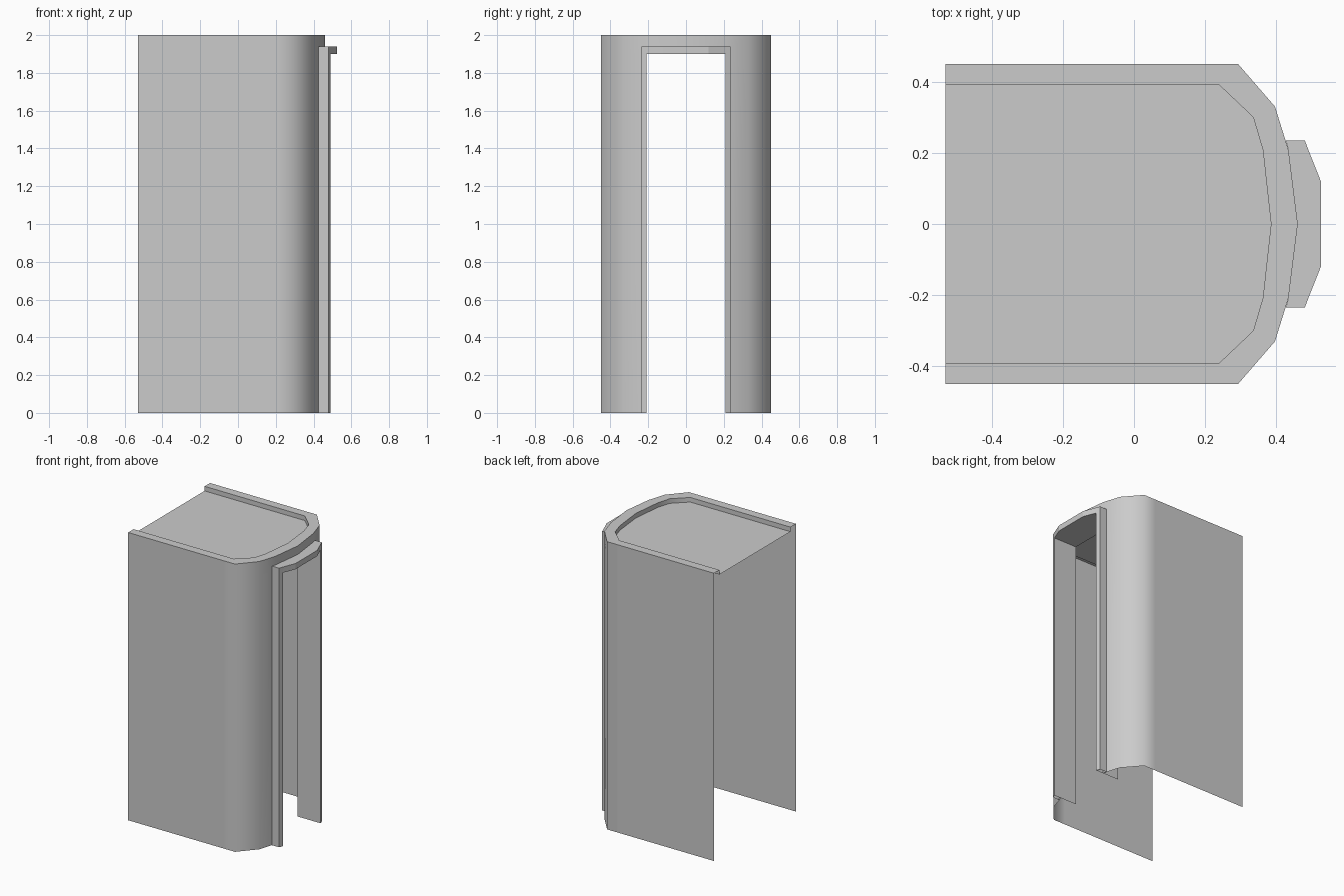
import bpy
import bmesh
from math import radians

cube = bpy.data.objects.get("Cube")
if cube:
    bpy.data.objects.remove(cube, do_unlink=True)

GREY = (0.6, 0.6, 0.6, 1.0)
mat = bpy.data.materials.new("plain grey")
mat.use_nodes = True
mat.diffuse_color = GREY
mat.node_tree.nodes["Principled BSDF"].inputs["Base Color"].default_value = GREY

BACK, TOP, ROOF = -0.53, 2.0, 1.968
DOOR_Y, DOOR_TOP, TRIM_TOP = 0.208, 1.9, 1.94
REVEAL_X = 0.31


def mirrored(half):
    """Complete a path across y = 0; a point on the axis is not repeated."""
    return half + [(x, -y) for x, y in reversed(half) if y != 0]


def build(name, polys, smooth=False):
    """Make a sheet object from a list of polygons."""
    bm = bmesh.new()
    for poly in polys:
        bm.faces.new([bm.verts.new(p) for p in poly])
    bmesh.ops.remove_doubles(bm, verts=bm.verts, dist=0.0005)
    mesh = bpy.data.meshes.new(name)
    bm.to_mesh(mesh)
    bm.free()
    mesh.materials.append(mat)
    obj = bpy.data.objects.new(name, mesh)
    bpy.context.collection.objects.link(obj)
    if smooth:
        bpy.ops.object.select_all(action='DESELECT')
        obj.select_set(True)
        bpy.context.view_layer.objects.active = obj
        bpy.ops.object.shade_smooth_by_angle(angle=radians(60))
    return obj


def strip(path, z0, z1):
    """Upright quads along a path."""
    return [[(*a, z0), (*b, z0), (*b, z1), (*a, z1)] for a, b in zip(path, path[1:])]


def flat(path, z):
    return [(x, y, z) for x, y in path]


outer = mirrored([(BACK, -0.45), (0.2, -0.45), (0.292, -0.45), (0.396, -0.33),
                  (0.434, -DOOR_Y), (0.46, 0)])
inner = mirrored([(BACK, -0.39), (0.15, -0.39), (0.24, -0.39), (0.335, -0.3),
                  (0.362, -DOOR_Y), (0.385, 0)])

# Curved shell wall, open at the back and at the doorway
wall = strip(outer, DOOR_TOP, TOP)
for a, b in zip(outer, outer[1:]):
    if max(abs(a[1]), abs(b[1])) > DOOR_Y + 0.01:
        wall += strip([a, b], 0, DOOR_TOP)
build("shell_wall", wall, smooth=True)

# Raised rim and recessed roof
rim = [[(*a, TOP), (*b, TOP), (*d, TOP), (*c, TOP)]
       for a, b, c, d in zip(outer, outer[1:], inner, inner[1:])]
build("rim_top", rim)
build("rim_inner_side", strip(inner[::-1], ROOF, TOP), smooth=True)
build("roof", [flat(inner, ROOF)])

# Door trim: outer cheeks, front strips and a projecting lintel
root, corner, edge = (0.427, -0.235), (0.48, -0.235), (0.49, -DOOR_Y)
nose = (0.525, -0.12)
hood = mirrored([root, corner, edge, nose])
trim = strip(hood, DOOR_TOP, TRIM_TOP)
for path in (hood[:3], hood[-3:]):
    trim += strip(path, 0, DOOR_TOP)
trim.append(flat(hood + [(0.434, DOOR_Y), (0.46, 0), (0.434, -DOOR_Y)], TRIM_TOP))
build("door_trim", trim)

# Deep reveal lining the sides and head of the doorway
jamb = (REVEAL_X, -DOOR_Y)
reveal = strip([edge, jamb], 0, DOOR_TOP)
reveal += strip([(REVEAL_X, DOOR_Y), (edge[0], DOOR_Y)], 0, DOOR_TOP)
reveal.append(flat(mirrored([jamb, edge, nose])[::-1], DOOR_TOP))
build("door_reveal", reveal)
